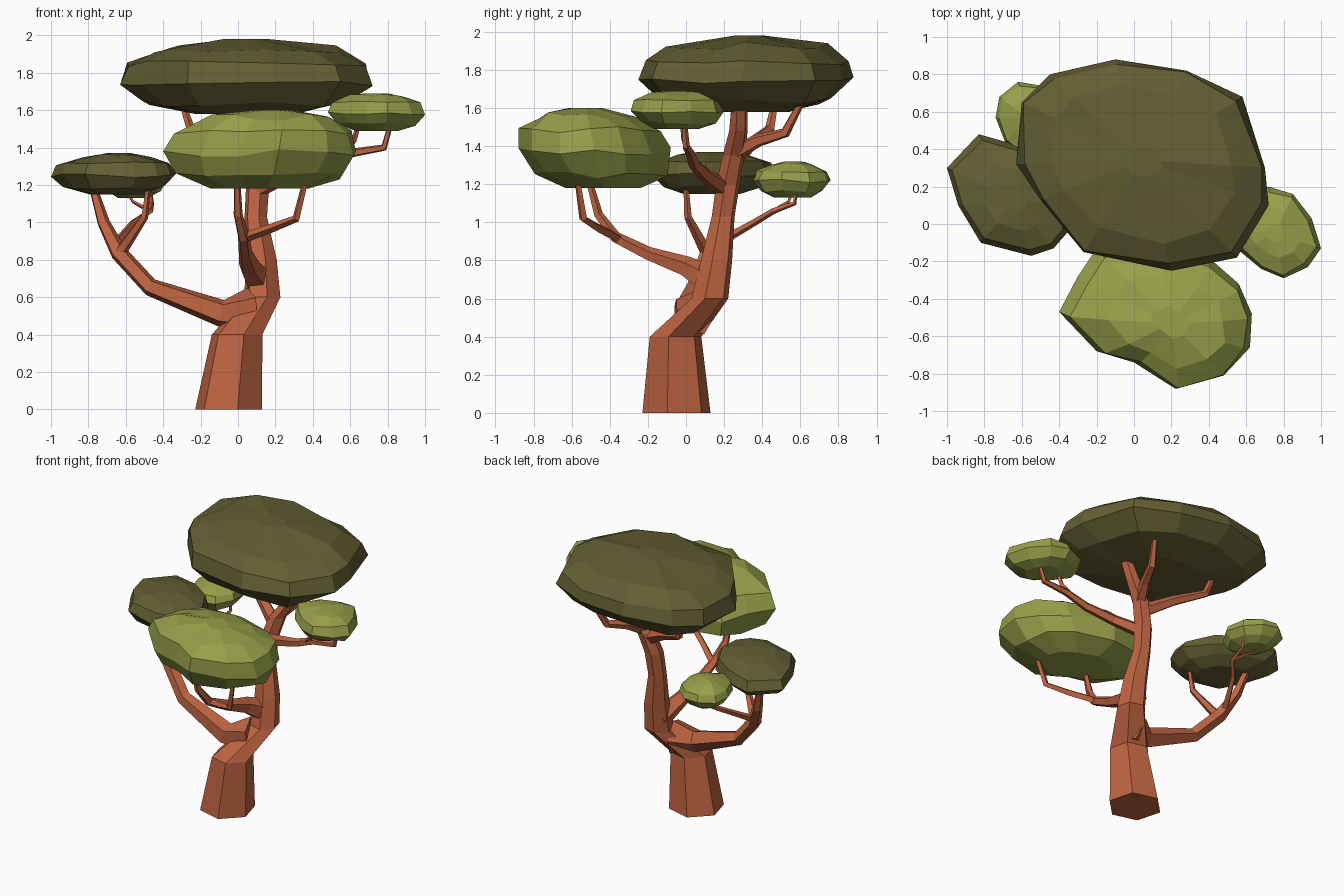
import bpy, bmesh, math, random
from mathutils import Vector

random.seed(4)


def material(name, rgb):
    m = bpy.data.materials.new(name)
    m.diffuse_color = (*rgb, 1)
    return m


BARK = material("reddish bark", (0.52, 0.128, 0.053))
DARK = material("dark olive leaves", (0.125, 0.115, 0.034))
LIGHT = material("light olive leaves", (0.31, 0.35, 0.068))


def loft(name, rings, mat):
    """Skin a list of equal-length point rings and cap both ends."""
    bm = bmesh.new()
    vs = [[bm.verts.new(p) for p in r] for r in rings]
    n = len(rings[0])
    for a, b in zip(vs, vs[1:]):
        for i in range(n):
            j = (i + 1) % n
            bm.faces.new((a[i], a[j], b[j], b[i]))
    bm.faces.new(vs[0][::-1])
    bm.faces.new(vs[-1])
    bmesh.ops.recalc_face_normals(bm, faces=bm.faces)
    me = bpy.data.meshes.new(name)
    bm.to_mesh(me)
    bm.free()
    me.materials.append(mat)
    ob = bpy.data.objects.new(name, me)
    bpy.context.collection.objects.link(ob)
    return ob


def limb(name, path, sides=5, level=False):
    """Tapered faceted tube along points (x, y, z, radius)."""
    pts = [Vector(p[:3]) for p in path]
    rings, ref = [], Vector((1, 1, 0)) if level else Vector((0.3, 1, 0.1))
    for i, p in enumerate(path):
        t = (pts[min(i + 1, len(pts) - 1)] - pts[max(i - 1, 0)]).normalized()
        if level:
            t = Vector((0, 0, 1))
        u = (ref - t * ref.dot(t)).normalized()
        v = t.cross(u)
        ref = u
        rings.append([pts[i] + p[3] * (u * math.cos(a) + v * math.sin(a))
                      for a in (2 * math.pi * k / sides for k in range(sides))])
    return loft(name, rings, BARK)


def canopy(name, outline, z0, z1, profile, mat, lean=(0, 0)):
    """Leaf cushion: a plan outline scaled up through a height profile."""
    n = len(outline)
    cx = sum(p[0] for p in outline) / n
    cy = sum(p[1] for p in outline) / n
    rings = []
    for t, s in profile:
        jit = 0.0 if s == 1 else 0.03
        ox, oy = (0, 0) if s == 1 else (lean[0] * (t - .45), lean[1] * (t - .45))
        ring = []
        for x, y in outline:
            k = s + random.uniform(-jit, jit)
            dz = random.uniform(-0.05, 0.05) if 0 < t < 1 else 0
            ring.append((cx + (x - cx) * k + ox, cy + (y - cy) * k + oy,
                         z0 + (z1 - z0) * (t + dz)))
        rings.append(ring)
    return loft(name, rings, mat)


# Trunk
limb("trunk", [(-.05, -.05, 0, .185), (-.005, -.055, .4, .14), (.13, .125, .6, .1),
               (.125, .16, .8, .085), (.095, .195, 1.03, .062), (.105, .22, 1.2, .064),
               (.15, .25, 1.35, .06), (.24, .275, 1.48, .05), (.31, .28, 1.63, .042)],
     sides=6, level=True)

# Left branch with its forks
limb("left_branch", [(.07, .05, .53, .125), (-.09, .0, .515, .076), (-.47, .05, .655, .05),
                     (-.64, .12, .84, .047), (-.72, .2, 1.0, .035), (-.78, .25, 1.2, .022)])
limb("left_branch_fork", [(-.63, .11, .84, .034), (-.5, .01, 1.03, .021), (-.48, 0, 1.19, .014)])
limb("rear_left_twig", [(-.66, .15, .88, .024), (-.56, .36, 1.0, .018), (-.47, .46, 1.06, .016),
                        (-.46, .57, 1.1, .012), (-.47, .58, 1.18, .009)], sides=4)
limb("rear_left_twiglet", [(-.47, .46, 1.06, .012), (-.56, .54, 1.11, .009),
                           (-.6, .56, 1.17, .008)], sides=4)

# Front branch with its forks
limb("front_branch", [(.12, .15, .68, .085), (.06, 0, .765, .058), (.04, -.2, .835, .038),
                      (.03, -.37, .92, .032), (.0, -.46, 1.04, .025), (-.005, -.51, 1.22, .018)])
limb("front_branch_fork", [(.04, -.36, .92, .027), (.18, -.46, .97, .024),
                           (.31, -.54, 1.02, .022), (.36, -.57, 1.22, .016)], sides=4)

# Right branch with its fork
limb("right_branch", [(.09, .21, 1.17, .05), (.26, .1, 1.25, .038), (.45, .04, 1.31, .03),
                      (.6, .02, 1.37, .025), (.78, 0, 1.4, .02), (.82, -.01, 1.54, .014)])
limb("right_branch_fork", [(.55, .02, 1.36, .02), (.62, -.01, 1.44, .016),
                           (.65, -.02, 1.54, .012)], sides=4)

# Branches under the top canopy
limb("top_left_branch", [(.12, .24, 1.31, .048), (-.06, .34, 1.41, .036),
                         (-.25, .44, 1.49, .027), (-.3, .47, 1.64, .017)])
limb("top_rear_branch", [(.16, .26, 1.37, .045), (.22, .38, 1.43, .035),
                         (.28, .52, 1.47, .028), (.33, .61, 1.64, .018)])

# Leaf canopies
DOME = [(0, .4), (.14, .8), (.42, 1), (.66, .96), (.87, .74), (1, .15)]
BOXY = [(0, .5), (.16, .86), (.46, 1), (.74, .91), (.91, .62), (1, .2)]
ROUND = [(0, .45), (.17, .8), (.46, 1), (.74, .9), (.93, .54), (1, .2)]

canopy("top_canopy", [(-.45, .8), (-.1, .88), (.28, .82), (.58, .68), (.7, .3), (.72, .1),
                      (.55, -.18), (.2, -.25), (-.27, -.15), (-.5, .13), (-.63, .32), (-.6, .65)],
       1.58, 1.98, DOME, DARK)
canopy("front_canopy", [(-.4, -.47), (-.3, -.28), (-.2, -.13), (.1, -.08), (.4, -.18),
                        (.56, -.32), (.63, -.48), (.62, -.66), (.48, -.81), (.22, -.88),
                        (0, -.74), (-.2, -.68)],
       1.18, 1.60, BOXY, LIGHT, lean=(.07, -.09))
canopy("left_canopy", [(-1, .3), (-.83, .48), (-.62, .42), (-.45, .3), (-.33, .1), (-.36, -.05),
                       (-.43, -.13), (-.55, -.17), (-.82, -.1), (-.94, .1)],
       1.15, 1.37, ROUND, DARK)
canopy("right_canopy", [(.72, .2), (.85, .16), (.95, .03), (1, -.13), (.93, -.23), (.8, -.29),
                        (.68, -.24), (.56, -.14), (.48, -.02), (.56, .12)],
       1.49, 1.69, ROUND, LIGHT)
canopy("rear_left_canopy", [(-.74, .57), (-.72, .68), (-.62, .76), (-.5, .74), (-.4, .65),
                            (-.38, .5), (-.45, .38), (-.58, .35), (-.69, .44)],
       1.13, 1.32, ROUND, LIGHT)
